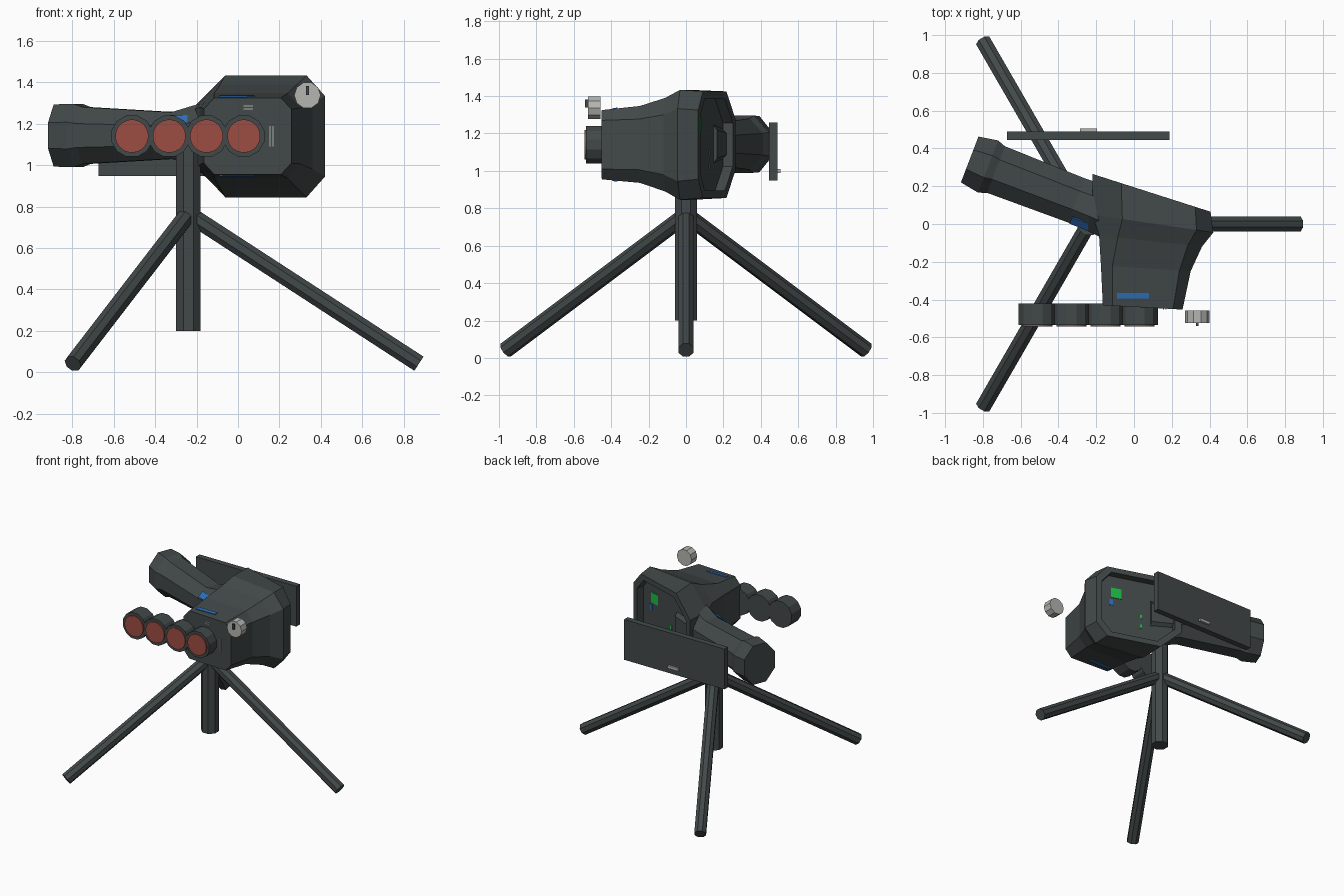
import bpy, bmesh, math
from mathutils import Vector, Matrix

if "Cube" in bpy.data.objects:
    bpy.data.objects.remove(bpy.data.objects["Cube"])


def material(name, rgb):
    m = bpy.data.materials.new(name)
    m.diffuse_color = (*rgb, 1)
    m.use_nodes = True
    m.node_tree.nodes["Principled BSDF"].inputs["Base Color"].default_value = m.diffuse_color
    return m


GREY = material("dark grey", (0.055, 0.066, 0.066))
RED = material("lamp red", (0.34, 0.075, 0.055))
LIGHT = material("light grey", (0.46, 0.47, 0.44))
BLUE = material("blue", (0.026, 0.16, 0.5))
GREEN = material("green", (0.01, 0.5, 0.06))


def finish(bm, name, mat):
    bmesh.ops.recalc_face_normals(bm, faces=bm.faces)
    me = bpy.data.meshes.new(name)
    bm.to_mesh(me)
    bm.free()
    me.materials.append(mat)
    ob = bpy.data.objects.new(name, me)
    bpy.context.collection.objects.link(ob)
    return ob


def loft(name, rings, mat):
    bm = bmesh.new()
    vs = [[bm.verts.new(p) for p in r] for r in rings]
    n = len(rings[0])
    for a, b in zip(vs, vs[1:]):
        for i in range(n):
            j = (i + 1) % n
            bm.faces.new((a[i], a[j], b[j], b[i]))
    bm.faces.new(vs[0])
    bm.faces.new(vs[-1])
    return finish(bm, name, mat)


def rod(name, p, q, r, sides, mat, turn=0.5):
    p, q = Vector(p), Vector(q)
    bm = bmesh.new()
    bmesh.ops.create_cone(bm, cap_ends=True, segments=sides, radius1=r, radius2=r,
                          depth=(q - p).length)
    m = (q - p).to_track_quat('Z', 'Y').to_matrix().to_4x4()
    spin = Matrix.Rotation(turn * 2 * math.pi / sides, 4, 'Z')
    bm.transform(Matrix.Translation((p + q) / 2) @ m @ spin)
    return finish(bm, name, mat)


def box(name, centre, size, mat, rot=Matrix.Identity(4)):
    bm = bmesh.new()
    bmesh.ops.create_cube(bm, size=1)
    bm.transform(Matrix.Translation(centre) @ rot @ Matrix.Diagonal((*size, 1)))
    return finish(bm, name, mat)


# Body: chamfered sections from the front face back to the slanted hollow rear
def section(left, right, z0, z1, cl, cr):
    l, r = Vector((*left, 0)), Vector((*right, 0))
    w = (r - l).length

    def at(d, z):
        p = l + (r - l) * (d / w)
        return Vector((p.x, p.y, z))
    (a, b), (c, d) = cl, cr
    return [at(0, z0 + b), at(a, z0), at(w - c, z0), at(w, z0 + d),
            at(w, z1 - d), at(w - c, z1), at(a, z1), at(0, z1 - b)]


rim = section((-0.22, 0.265), (0.405, 0.065), 0.855, 1.425, (0.16, 0.15), (0.085, 0.1))
mid = sum(rim, Vector()) / 8
normal = Vector((0.2, 0.625, 0)).normalized()
inner = [mid + (p - mid) * 0.86 for p in rim]
floor = [p - normal * 0.055 for p in inner]
loft("body", [
    section((-0.165, -0.43), (0.257, -0.453), 0.955, 1.325, (0.05, 0.055), (0.05, 0.055)),
    section((-0.175, -0.22), (0.30, -0.25), 0.936, 1.347, (0.06, 0.07), (0.06, 0.07)),
    section((-0.185, -0.06), (0.36, -0.12), 0.89, 1.39, (0.1, 0.11), (0.075, 0.09)),
    section((-0.22, 0.05), (0.42, -0.045), 0.845, 1.433, (0.16, 0.17), (0.09, 0.1)),
    rim, inner, floor], GREY)

# Barrel: octagonal tube with a flared end, leaving the body's left side
start = Vector((-0.305, 0.125, 1.143))
axis = Vector((-0.934, 0.358, 0)).normalized()
side = Vector((-0.358, -0.934, 0)).normalized()
up = Vector((0, 0, 1))


def barrel_ring(t, hw, hh):
    pts = [(1, .42), (.42, 1), (-.42, 1), (-1, .42), (-1, -.42), (-.42, -1), (.42, -1), (1, -.42)]
    return [start + axis * t + side * (u * hw) + up * (v * hh) for u, v in pts]


loft("barrel", [barrel_ring(*r) for r in (
    (-0.25, 0.14, 0.18), (-0.1, 0.13, 0.14), (0, 0.125, 0.112), (0.456, 0.132, 0.137),
    (0.5, 0.148, 0.153), (0.605, 0.13, 0.15))], GREY)

# Row of four lamps
for i in range(4):
    x = -0.512 + i * 0.18
    rod(f"lamp_housing_{i + 1}", (x, -0.42, 1.14), (x, -0.535, 1.14), 0.103, 12, GREY)
    rod(f"lamp_lens_{i + 1}", (x, -0.53, 1.14), (x, -0.543, 1.14), 0.08, 24, RED)

# Knob with pointer
rod("knob", (0.335, -0.457, 1.337), (0.335, -0.525, 1.337), 0.064, 10, LIGHT)
box("knob_pointer", (0.335, -0.53, 1.36), (0.014, 0.018, 0.042), GREY)

# Rear panel with a small label plate
box("rear_panel", (-0.242, 0.467, 1.104), (0.86, 0.045, 0.312), GREY)
box("rear_panel_label", (-0.24, 0.497, 1.0), (0.09, 0.016, 0.02), LIGHT)

# Tripod
hub = Vector((-0.24, 0, 0.765))
rod("column", (-0.24, 0, 0.2), (-0.24, 0, 1.12), 0.063, 8, GREY)
for i in range(3):
    a = i * 2 * math.pi / 3
    foot = Vector((-0.24 + 1.113 * math.cos(a), 1.113 * math.sin(a), 0.042))
    rod(f"leg_{i + 1}", hub, foot, 0.044, 8, GREY)

# Blue strips on the body's top and bottom, and on the barrel root
for name, z, tilt in (("top_strip", 1.333, 0.11), ("bottom_strip", 0.948, -0.11)):
    box(name, (-0.005, -0.38, z), (0.17, 0.028, 0.008), BLUE, Matrix.Rotation(tilt, 4, 'X'))
n = (side + up).normalized()
frame = Matrix((axis, n.cross(axis), n)).transposed().to_4x4()
box("barrel_strip", start - axis * 0.08 + side * 0.108 + up * 0.078,
    (0.14, 0.05, 0.008), BLUE, frame)

# Displays on the recessed rear face
along = Vector((0.625, -0.2, 0)).normalized()
rear = Matrix((along, normal, up)).transposed().to_4x4()
for name, d, z, w, h, mat in (
        ("green_display", 0.15, 1.25, 0.08, 0.08, GREEN),
        ("blue_display", 0.19, 1.17, 0.025, 0.045, BLUE),
        ("upper_indicator", -0.04, 1.1, 0.015, 0.03, GREEN),
        ("lower_indicator", -0.04, 1.02, 0.015, 0.03, GREEN)):
    c = floor[0].lerp(floor[3], 0.5) + along * d
    box(name, (c.x, c.y, z), (w, 0.008, h), mat, rear)

# Thin markings on the front face
for i, (x, z, w, h) in enumerate(((0.05, 1.285, 0.045, 0.005), (0.05, 1.27, 0.045, 0.005),
                                  (0.155, 1.14, 0.005, 0.1), (0.17, 1.14, 0.005, 0.1))):
    y = -0.43 - 0.0545 * (x + 0.165)
    box(f"front_mark_{i + 1}", (x, y, z), (w, 0.008, h), LIGHT)
